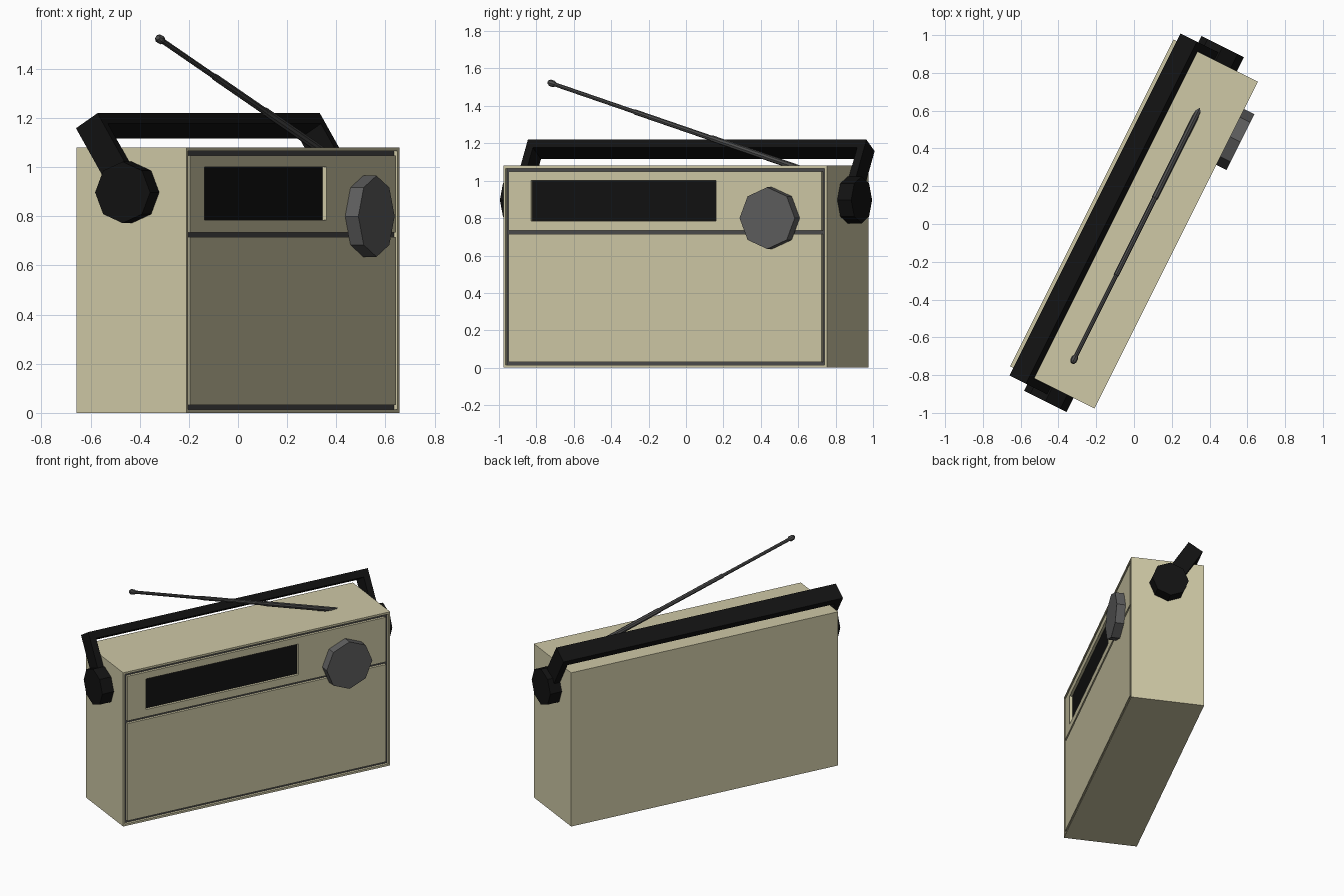
import bpy, bmesh, math
from mathutils import Matrix, Vector

if "Cube" in bpy.data.objects:
    bpy.data.objects.remove(bpy.data.objects["Cube"])

TURN = Matrix.Rotation(math.atan2(2, 1), 4, 'Z')   # whole radio is turned about z


def material(name, r, g, b):
    m = bpy.data.materials.new(name)
    m.diffuse_color = (r, g, b, 1)
    m.use_nodes = True
    m.node_tree.nodes["Principled BSDF"].inputs["Base Color"].default_value = m.diffuse_color
    return m


cream = material("cream", 0.62, 0.58, 0.38)
black = material("black", 0.006, 0.006, 0.006)
grey = material("grey", 0.11, 0.11, 0.11)
dark = material("dark_grey", 0.07, 0.07, 0.07)


def finish(name, bm, mat):
    bmesh.ops.recalc_face_normals(bm, faces=bm.faces[:])
    me = bpy.data.meshes.new(name)
    bm.to_mesh(me)
    bm.free()
    ob = bpy.data.objects.new(name, me)
    bpy.context.collection.objects.link(ob)
    me.materials.append(mat)
    return ob


def box(name, x0, x1, y0, y1, z0, z1, mat):
    bm = bmesh.new()
    bmesh.ops.create_cube(bm, size=1)
    for v in bm.verts:
        v.co = ((x0, x1)[v.co.x > 0], (y0, y1)[v.co.y > 0], (z0, z1)[v.co.z > 0])
    return finish(name, bm, mat)


def lathe(name, start, end, profile, mat, sides=8):
    """Closed turned shape: profile is (fraction along axis, radius)."""
    a, b = Vector(start), Vector(end)
    rot = (b - a).to_track_quat('Z', 'Y')
    bm = bmesh.new()
    rings = []
    for t, r in profile:
        rings.append([bm.verts.new(a.lerp(b, t) + rot @ Vector((
            r * math.cos(i * math.tau / sides), r * math.sin(i * math.tau / sides), 0)))
            for i in range(sides)])
    for p, q in zip(rings, rings[1:]):
        for i in range(sides):
            j = (i + 1) % sides
            bm.faces.new((p[i], p[j], q[j], q[i]))
    bm.faces.new(rings[0])
    bm.faces.new(rings[-1])
    return finish(name, bm, mat)


# Case with recessed trim grooves and a recessed tuning window
W, D, H, DEEP = 0.967, 0.25, 1.08, 0.018
case = box("case", -W, W, -D, D, 0, H, cream)
m, g = 0.014, 0.018
xo, xi = W - m, W - m - g
window = (-0.803, 0.303, 0.785, 1.0)
cuts = [(-xo, -xi, m, H - m), (xi, xo, m, H - m),
        (-xo, xo, m, m + g), (-xo, xo, H - m - g, H - m),
        (-xo, xo, 0.716, 0.734), window]
bpy.context.view_layer.objects.active = case
for x0, x1, z0, z1 in cuts:
    cutter = box("cutter", x0, x1, -D - 0.1, -D + DEEP, z0, z1, cream)
    cutter.hide_render = True
    mod = case.modifiers.new("cut", 'BOOLEAN')
    mod.operation, mod.solver, mod.object = 'DIFFERENCE', 'EXACT', cutter
    bpy.ops.object.modifier_apply(modifier=mod.name)
    bpy.data.objects.remove(cutter)

# Colour the recess floors
case.data.materials.clear()
for mat in (cream, dark, black):
    case.data.materials.append(mat)
for p in case.data.polygons:
    c = p.center
    p.material_index = 0
    if abs(c.y + D - DEEP) < 1e-3 and p.normal.y < -0.9:
        vs = [case.data.vertices[i].co for i in p.vertices]
        in_window = all(window[2] - 0.01 < v.z < window[3] + 0.01 for v in vs)
        p.material_index = 2 if in_window else 1

# Tuning dial
lathe("tuning_dial", (0.64, -D + 0.002, 0.8), (0.64, -0.31, 0.8),
      [(0, 0.165), (1, 0.165)], grey)

# Carrying handle: U profile extruded, tilted back about the pivots
PIVOT, L, T, HW = 0.897, 0.344, 0.05, 0.0575
xa, xb = 1.012, 0.969
bm = bmesh.new()
outline = [(-xa, 0), (-xa, L), (xa, L), (xa, 0), (xb, 0), (xb, L - T), (-xb, L - T), (-xb, 0)]
face = bm.faces.new([bm.verts.new((x, -HW, z)) for x, z in outline])
new = bmesh.ops.extrude_face_region(bm, geom=[face])["geom"]
bmesh.ops.translate(bm, vec=(0, 2 * HW, 0),
                    verts=[v for v in new if isinstance(v, bmesh.types.BMVert)])
bm.transform(Matrix.Translation((0, 0, PIVOT)) @ Matrix.Rotation(math.radians(-32), 4, 'X'))
finish("handle", bm, black)

# Handle pivots
for side, label in ((-1, "left"), (1, "right")):
    lathe("handle_pivot_" + label, (side * 0.96, 0, PIVOT), (side * 1.05, 0, PIVOT),
          [(0, 0.125), (1, 0.125)], black)

# Telescopic antenna with a tip
lathe("antenna", (0.72, -0.037, 1.058), (-0.805, -0.037, 1.527),
      [(0, 0.017), (0.36, 0.017), (0.36, 0.014), (0.66, 0.014), (0.66, 0.011),
       (0.972, 0.011), (0.978, 0.018), (0.992, 0.018), (1, 0.01)], dark)

for ob in bpy.context.collection.objects:
    ob.data.transform(TURN)
